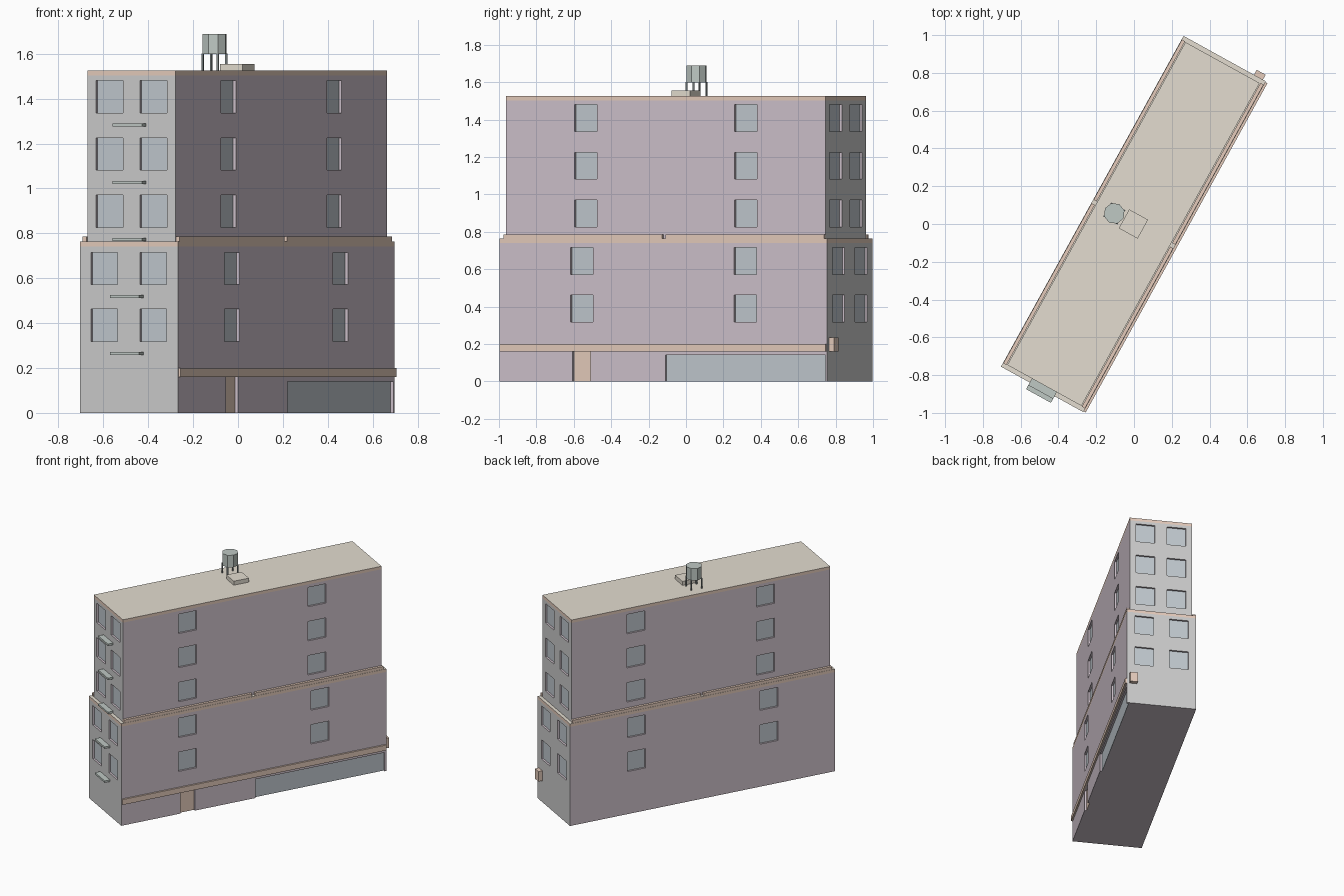
import bpy, bmesh
from math import radians
from mathutils import Matrix

if "Cube" in bpy.data.objects:
    bpy.data.objects.remove(bpy.data.objects["Cube"])

TURN = Matrix.Translation((-0.003, 0, 0)) @ Matrix.Rotation(radians(61.1), 4, 'Z')
FLOOR = 0.255


def material(name, rgb):
    m = bpy.data.materials.new(name)
    m.diffuse_color = (*rgb, 1)
    m.use_nodes = True
    m.node_tree.nodes["Principled BSDF"].inputs["Base Color"].default_value = m.diffuse_color
    return m


MAUVE = material("mauve_wall", (0.62, 0.54, 0.60))
PALE = material("pale_end_wall", (0.76, 0.76, 0.75))
ROOF = material("roof_beige", (0.77, 0.72, 0.63))
TRIM = material("terracotta_trim", (0.78, 0.60, 0.50))
GLASS = material("glass", (0.53, 0.58, 0.62))
METAL = material("green_metal", (0.52, 0.58, 0.55))
DARK = material("dark_metal", (0.27, 0.31, 0.31))


def add_box(bm, x0, x1, y0, y1, z0, z1):
    m = Matrix.Translation(((x0 + x1) / 2, (y0 + y1) / 2, (z0 + z1) / 2))
    m = m @ Matrix.Diagonal((x1 - x0, y1 - y0, z1 - z0, 1))
    bmesh.ops.create_cube(bm, size=1, matrix=m)


def finish(name, bm, mats):
    me = bpy.data.meshes.new(name)
    bm.to_mesh(me)
    bm.free()
    for m in mats:
        me.materials.append(m)
    ob = bpy.data.objects.new(name, me)
    ob.matrix_world = TURN
    bpy.context.collection.objects.link(ob)
    return ob


def boxes(name, spans, *mats):
    """One object made of boxes; optional mats: sides, ends, top."""
    bm = bmesh.new()
    for s in spans:
        add_box(bm, *s)
    if len(mats) == 3:
        bm.normal_update()
        for f in bm.faces:
            n = f.normal
            f.material_index = 1 if abs(n.x) > 0.5 else 2 if n.z > 0.5 else 0
    return finish(name, bm, mats)


def on_wall(side, L, W, c, half, d0, d1, z0, z1):
    """Box on a wall, from depth d0 to d1 measured inward."""
    if side in ("shop", "rear"):
        s = -1 if side == "shop" else 1
        a, b = sorted((s * (W - d0), s * (W - d1)))
        return (c - half, c + half, a, b, z0, z1)
    s = -1 if side == "near_end" else 1
    a, b = sorted((s * (L - d0), s * (L - d1)))
    return (a, b, c - half, c + half, z0, z1)


def tier(name, L, W, z0, z1, rows, openings=()):
    """Wall block with recessed windows and a trim band on top."""
    walls = boxes(name + "_walls", [(-L, L, -W, W, z0, z1 - 0.022)], MAUVE, PALE, ROOF)
    cuts, panes = [], []
    for side in ("shop", "rear", "near_end", "far_end"):
        c = L / 2 if side in ("shop", "rear") else W / 2
        for k in (-c, c):
            for z in rows:
                cuts.append(on_wall(side, L, W, k, 0.068, -0.02, 0.018, z - 0.072, z + 0.072))
                panes.append(on_wall(side, L, W, k, 0.068, 0.014, 0.018, z - 0.072, z + 0.072))
    for c, half, top in openings:
        cuts.append(on_wall("shop", L, W, c, half, -0.02, 0.018, -0.02, top))
    cutter = boxes(name + "_cutter", cuts)
    cutter.hide_render = True
    mod = walls.modifiers.new("openings", 'BOOLEAN')
    mod.operation, mod.solver, mod.object = 'DIFFERENCE', 'EXACT', cutter
    # bake the openings and drop the cutter
    dg = bpy.context.evaluated_depsgraph_get()
    mesh = bpy.data.meshes.new_from_object(walls.evaluated_get(dg))
    walls.modifiers.clear()
    walls.data = mesh
    bpy.data.objects.remove(cutter)
    boxes(name + "_windows", panes, GLASS)
    boxes(name + "_trim", [(-L, L, -W, W, z1 - 0.022, z1)], TRIM, TRIM, ROOF)


L1, W1, L2, W2 = 1.0, 0.249, 0.976, 0.224
Z1, Z2 = 0.763, 1.525

# Main blocks
tier("lower", L1, W1, 0, Z1, (0.39, 0.643), [(-0.5, 0.055, 0.16), (0.5, 0.488, 0.14)])
tier("upper", L2, W2, Z1, Z2, [0.898 + FLOOR * i for i in range(3)])

# Street front: door, shop window, awning strip
boxes("door", [on_wall("shop", L1, W1, -0.5, 0.055, 0.014, 0.018, 0, 0.16)], TRIM)
boxes("shop_window", [on_wall("shop", L1, W1, 0.5, 0.488, 0.014, 0.018, 0, 0.14)], GLASS)
boxes("awning", [on_wall("shop", L1, W1, 0, 0.995, -0.012, 0, 0.16, 0.2)], TRIM)

# Low ledge rails along both long sides, split in the middle
boxes("ledge_rails", [on_wall(s, L1, W1, c, 0.484, 0.002, 0.021, Z1, 0.785)
                      for s in ("shop", "rear") for c in (-0.495, 0.495)], TRIM)

# Fire escape platforms on the near end
boxes("fire_escape", [on_wall("near_end", L, W1, 0, 0.075, -0.04, 0, z, z + 0.014)
                      for L, z in ((L1, 0.257), (L1, 0.511), (L2, 0.766), (L2, 1.02), (L2, 1.275))], METAL)

# Small hanging box on the far end
boxes("sign_box", [on_wall("far_end", L1, W1, -0.204, 0.027, -0.03, 0, 0.16, 0.235)], TRIM)

# Roof hatch and water tank
boxes("roof_hatch", [(-0.057, 0.057, -0.057, 0.057, Z2, 1.555)], ROOF)
TY = 0.116
boxes("tank_legs", [(x - 0.004, x + 0.004, TY + y - 0.004, TY + y + 0.004, Z2, 1.602)
                    for x in (-0.039, 0.039) for y in (-0.039, 0.039)], DARK)
bm = bmesh.new()
bmesh.ops.create_cone(bm, cap_ends=True, segments=8, radius1=0.056, radius2=0.056, depth=0.09,
                      matrix=Matrix.Translation((0, TY, 1.644)))
finish("water_tank", bm, [METAL])
